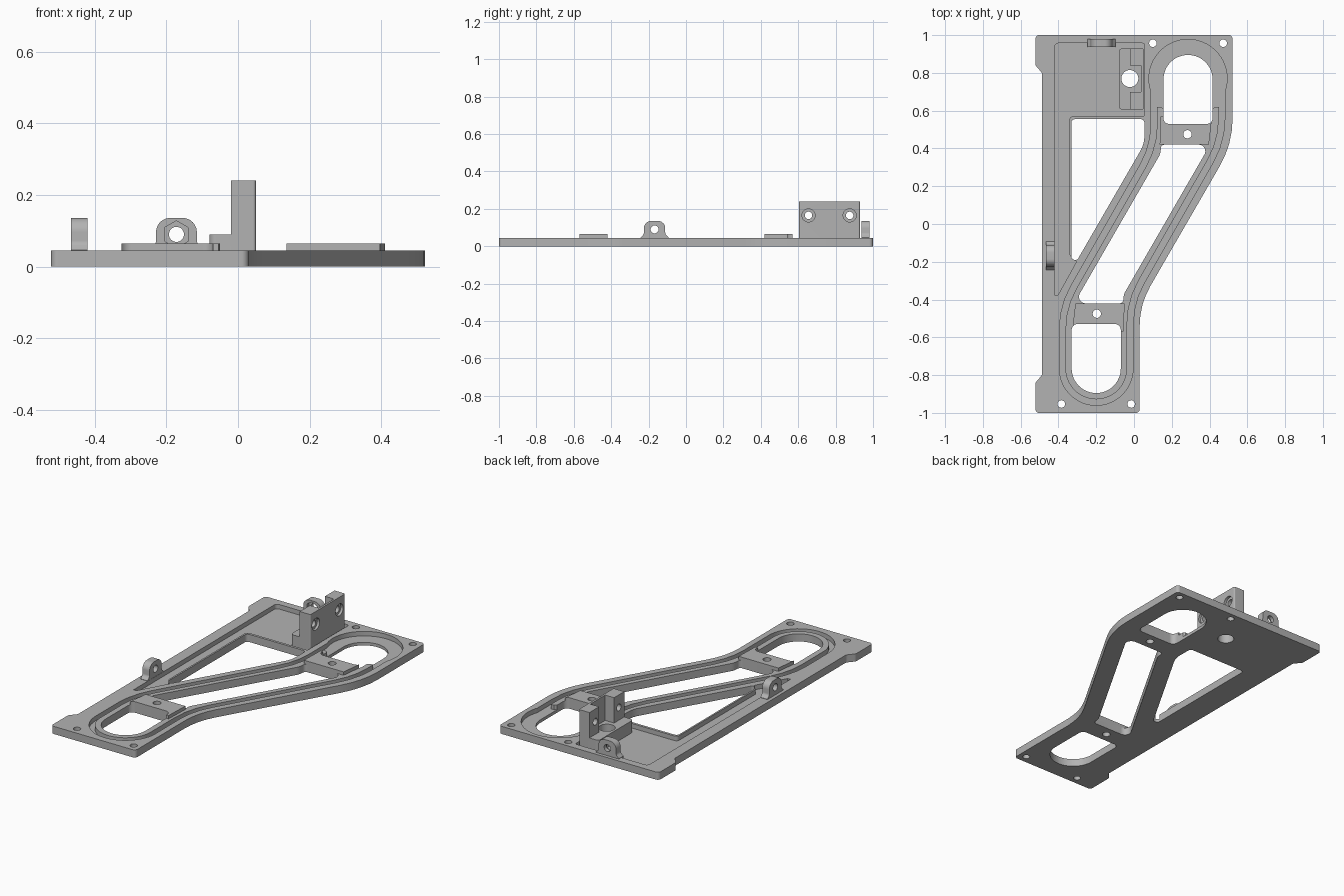
import bpy, bmesh, math
from mathutils import Vector, Matrix

if "Cube" in bpy.data.objects:
    bpy.data.objects.remove(bpy.data.objects["Cube"])

grey = bpy.data.materials.new("plain_grey")
grey.use_nodes = True
grey.diffuse_color = (0.45, 0.45, 0.45, 1)
grey.node_tree.nodes["Principled BSDF"].inputs["Base Color"].default_value = grey.diffuse_color

CX = 0.043                      # arm is point-symmetric about (CX, 0)
FLOOR, TOP = 0.018, 0.045       # recess floor and plate top
SLOPE = math.sqrt(3)


def rounded(corners):
    """Polygon outline with a fillet at each (x, y, radius) corner."""
    out = []
    for i, (x, y, r) in enumerate(corners):
        p = Vector((x, y))
        if r == 0:
            out.append(p)
            continue
        a = (Vector(corners[i - 1][:2]) - p).normalized()
        b = (Vector(corners[(i + 1) % len(corners)][:2]) - p).normalized()
        half = a.angle(b) / 2
        centre = p + (a + b).normalized() * (r / math.sin(half))
        start = p + a * (r / math.tan(half)) - centre
        end = p + b * (r / math.tan(half)) - centre
        sweep = start.angle_signed(end)
        n = max(3, int(abs(sweep) / 0.13))
        for k in range(n + 1):
            out.append(centre + Matrix.Rotation(-sweep * k / n, 2) @ start)
    return out


def circle(x, y, r, n=32):
    return [Vector((x + r * math.cos(math.tau * k / n),
                    y + r * math.sin(math.tau * k / n))) for k in range(n)]


def prism(name, pts, lo, hi, axis="z"):
    """Extrude a 2D outline along an axis; x uses (y, z), y uses (x, z)."""
    place = {"z": lambda u, v, w: (u, v, w),
             "x": lambda u, v, w: (w, u, v),
             "y": lambda u, v, w: (u, w, v)}[axis]
    bm = bmesh.new()
    rings = [[bm.verts.new(place(p[0], p[1], w)) for p in pts] for w in (lo, hi)]
    bm.faces.new(rings[0])
    bm.faces.new(rings[1])
    for i in range(len(pts)):
        bm.faces.new((rings[0][i - 1], rings[0][i], rings[1][i], rings[1][i - 1]))
    bmesh.ops.recalc_face_normals(bm, faces=bm.faces)
    mesh = bpy.data.meshes.new(name)
    bm.to_mesh(mesh)
    bm.free()
    mesh.materials.append(grey)
    obj = bpy.data.objects.new(name, mesh)
    bpy.context.collection.objects.link(obj)
    return obj


def combine(obj, tool, operation="DIFFERENCE"):
    mod = obj.modifiers.new("cut", "BOOLEAN")
    mod.operation, mod.solver, mod.object = operation, "EXACT", tool
    deps = bpy.context.evaluated_depsgraph_get()
    mesh = bpy.data.meshes.new_from_object(obj.evaluated_get(deps))
    obj.modifiers.clear()
    obj.data = mesh
    bpy.data.objects.remove(tool)


def cut(obj, pts, lo=-0.1, hi=0.5, axis="z"):
    combine(obj, prism("cutter", pts, lo, hi, axis))


def turned(corners):
    return [(2 * CX - x, -y, r) for x, y, r in corners]


def arm_bends(d):
    """Right and left bend heights of the arm contour, offset d from its openings."""
    return -0.398 - 0.268 * d, -0.452 + 0.268 * d


def arm(d):
    w = 0.13 + d
    right, left = arm_bends(d)
    half = [(-0.2 - w, -0.765 - w, w * 0.999), (-0.2 + w, -0.765 - w, w * 0.999),
            (-0.2 + w, right, 0.5 - d), (2 * CX + 0.2 + w, -left, 0.4 + d)]
    return rounded(half + turned(half))


# Base plate
right, left = arm_bends(0.105)
plate = prism("base_plate", rounded([
    (-0.522, -1, 0.02), (0.03, -1, 0.02), (0.03, right, 0.42), (0.522, -left, 0.5),
    (0.522, 1, 0.02), (-0.522, 1, 0.02), (-0.522, 0.84, 0.025), (-0.487, 0.8, 0.025),
    (-0.487, -0.8, 0.025), (-0.522, -0.84, 0.025)]), 0, TOP)

# Groove that follows the arm, opening into a wide recess at the rear
groove = prism("groove_cutter", arm(0.065), FLOOR, 0.5)
cut(groove, arm(0.033))
combine(plate, groove)
rear = 2 * CX + 0.2
cut(plate, rounded([(rear - 0.193, 0.62, 0), (rear + 0.193, 0.62, 0),
                    (rear + 0.193, 0.958, 0.19), (rear - 0.193, 0.958, 0.19)]), FLOOR)
cut(plate, circle(rear, 0.77, 0.207, 64), FLOOR)

# Side recess and triangular opening
cut(plate, rounded([(-0.42, 0.957, 0.02), (-0.42, -0.375, 0), (-0.402, -0.375, 0),
                    (-0.305, -0.2, 0), (-0.342, -0.165, 0.02), (-0.342, 0.57, 0.02),
                    (0.055, 0.57, 0.01), (0.055, 0.957, 0.01)]), FLOOR)
cut(plate, rounded([(-0.332, 0.555, 0.02), (-0.332, -0.19, 0.02), (-0.3, -0.19, 0.015),
                    (0.055, 0.424, 0.15), (0.055, 0.555, 0.02)]))

# Slanted window through the arm
window = [(-0.317, -0.42, 0.035), (-0.056, -0.42, 0.02), (-0.056, -0.375, 0.08)]
cut(plate, rounded(window + turned(window)))

# End openings, raised crossbars and their screw holes
opening = [(-0.33, -0.53, 0.03), (-0.33, -0.895, 0.1299),
           (-0.07, -0.895, 0.1299), (-0.07, -0.53, 0.03)]
bar = [(-0.328, -0.57, 0), (-0.055, -0.57, 0), (-0.05, -0.42, 0), (-0.31, -0.42, 0)]
for name, side in (("front_crossbar", list), ("rear_crossbar", turned)):
    crossbar = prism(name, rounded(side(bar)), 0.03, 0.065)
    hx, hy, hr = side([(-0.197, -0.475, 0.022)])[0]
    for part in (plate, crossbar):
        cut(part, rounded(side(opening)))
        cut(part, circle(hx, hy, hr))

# Corner screw holes
for x, y in ((0.1, 0.957), (0.472, 0.957), (-0.385, -0.953), (-0.015, -0.953)):
    cut(plate, circle(x, y, 0.02))

# Bracket: foot, two posts and a thin web between them
bracket = prism("upright_bracket", rounded([
    (-0.08, 0.605, 0.02), (0.05, 0.605, 0.008), (0.05, 0.93, 0.008),
    (-0.08, 0.93, 0.02)]), 0.01, 0.24)
cut(bracket, [(-0.2, 0.5), (-0.02, 0.5), (-0.02, 1), (-0.2, 1)], 0.09)
cut(bracket, [(-0.2, 0.7), (0.038, 0.7), (0.038, 0.84), (-0.2, 0.84)], 0.09)
for y in (0.655, 0.875):
    cut(bracket, circle(y, 0.165, 0.02), -0.2, 0.2, "x")
    cut(bracket, circle(y, 0.165, 0.035), 0.035, 0.2, "x")
for part in (plate, bracket):
    cut(part, circle(-0.022, 0.77, 0.045))


def lug(name, centre, lo, hi, axis):
    """Upright ear with a flared foot and a cross hole."""
    obj = prism(name, rounded([
        (centre - 0.075, 0.03, 0), (centre + 0.075, 0.03, 0), (centre + 0.075, 0.047, 0),
        (centre + 0.057, 0.065, 0.02), (centre + 0.057, 0.136, 0.04),
        (centre - 0.057, 0.136, 0.04), (centre - 0.057, 0.065, 0.02),
        (centre - 0.075, 0.047, 0)]), lo, hi, axis)
    cut(obj, circle(centre, 0.09, 0.021), -2, 2, axis)
    return obj


# Side lug and rear lug with hexagonal nut recess
side_lug = lug("side_lug", -0.168, -0.467, -0.421, "x")
rear_lug = lug("rear_lug", -0.172, 0.937, 0.98, "y")
hexagon = [Matrix.Rotation(math.pi / 6, 2) @ p for p in circle(0, 0, 0.038, 6)]
cut(rear_lug, [p + Vector((-0.172, 0.09)) for p in hexagon], 0.9, 0.957, "y")

# Smooth the fillets, keep the edges crisp
bpy.ops.object.select_all(action="DESELECT")
for obj in (plate, bracket, side_lug, rear_lug,
            bpy.data.objects["front_crossbar"], bpy.data.objects["rear_crossbar"]):
    obj.select_set(True)
    bpy.context.view_layer.objects.active = obj
bpy.ops.object.shade_smooth_by_angle(angle=math.radians(30))
